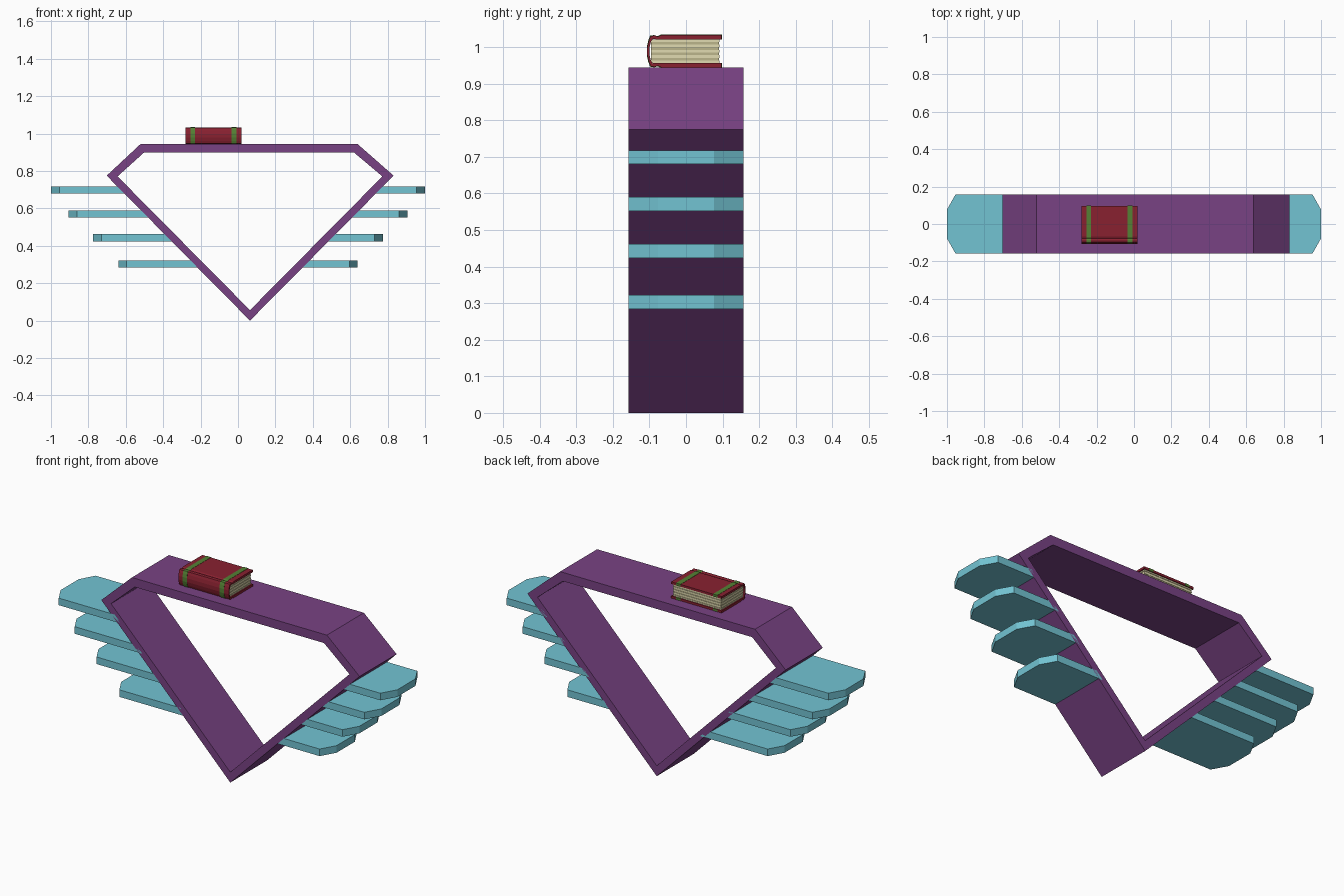
import bpy
import bmesh

if "Cube" in bpy.data.objects:
    bpy.data.objects.remove(bpy.data.objects["Cube"])


def material(name, rgb):
    m = bpy.data.materials.new(name)
    m.diffuse_color = (*rgb, 1)
    m.use_nodes = True
    m.node_tree.nodes["Principled BSDF"].inputs["Base Color"].default_value = m.diffuse_color
    return m


PURPLE = material("purple", (0.19, 0.055, 0.23))
TEAL = material("teal", (0.17, 0.55, 0.65))
RED = material("red", (0.25, 0.015, 0.03))
GREEN = material("green", (0.09, 0.22, 0.035))
CREAM = material("cream", (0.75, 0.71, 0.44))
TAN = material("tan", (0.50, 0.46, 0.26))


def finish(name, bm, mat):
    bmesh.ops.recalc_face_normals(bm, faces=bm.faces)
    me = bpy.data.meshes.new(name)
    bm.to_mesh(me)
    bm.free()
    me.materials.append(mat)
    ob = bpy.data.objects.new(name, me)
    bpy.context.collection.objects.link(ob)
    return ob


def loft(name, a, b, mat, inner=None):
    """Join matching loops a and b; 'inner' = (a, b) loops of a hole."""
    bm = bmesh.new()
    n = len(a)

    def wall(p, q):
        vp, vq = [bm.verts.new(v) for v in p], [bm.verts.new(v) for v in q]
        for i in range(n):
            j = (i + 1) % n
            bm.faces.new((vp[i], vp[j], vq[j], vq[i]))
        return vp, vq

    outer = wall(a, b)
    if inner:
        for o, h in zip(outer, wall(*inner)):
            for i in range(n):
                j = (i + 1) % n
                bm.faces.new((o[i], o[j], h[j], h[i]))
    else:
        for loop in outer:
            bm.faces.new(loop)
    return finish(name, bm, mat)


def box(name, x0, x1, y0, y1, z0, z1, mat):
    base = [(x0, y0), (x1, y0), (x1, y1), (x0, y1)]
    return loft(name, [(*p, z0) for p in base], [(*p, z1) for p in base], mat)


# Hollow gem-shaped frame
W = 0.157
CX = 0.064
outer = [(-0.52, 0.945), (0.638, 0.945), (0.832, 0.775), (CX, 0.0), (-0.702, 0.775)]
inner = [(-0.503, 0.898), (0.621, 0.898), (0.772, 0.771), (CX, 0.056), (-0.644, 0.771)]


def at_y(profile, y):
    return [(x, y, z) for x, z in profile]


loft("gem_frame", at_y(outer, -W), at_y(outer, W), PURPLE,
     (at_y(inner, -W), at_y(inner, W)))

# Four flat feathers on each side, roots sunk into the sloping walls
slope = 0.768 / 0.775
for side, s in (("left", -1), ("right", 1)):
    for k, (z, tip) in enumerate([(0.699, 1.0), (0.571, 0.905),
                                  (0.443, 0.775), (0.303, 0.64)]):
        loops = []
        for h in (z - 0.019, z + 0.019):
            root = CX + s * (h * slope - 0.025)
            loops.append([(root, -W, h), (s * (tip - 0.045), -W, h), (s * tip, -0.077, h),
                          (s * tip, 0.077, h), (s * (tip - 0.045), W, h), (root, W, h)])
        loft(f"feather_{side}_{k + 1}", *loops, TEAL)

# Book: C-shaped cover profile (y, height from book middle), mirrored vertically
MID = 0.989
half_out = [(0.097, 0.044), (-0.068, 0.044), (-0.077, 0.040), (-0.086, 0.043),
            (-0.097, 0.041), (-0.102, 0.028), (-0.106, 0.010)]
half_in = [(-0.100, 0.010), (-0.096, 0.026), (-0.091, 0.033), (-0.068, 0.032), (0.097, 0.032)]


def cover(name, x0, x1, mat, grow=0.0):
    out = [(y + (grow if y > 0 else -grow), z + grow) for y, z in half_out]
    ins = [(y + (grow if y > 0 else 0), z) for y, z in half_in]
    prof = (out + [(y, -z) for y, z in reversed(out)]
            + [(y, -z) for y, z in reversed(ins)] + ins)
    loft(name, [(x0, y, MID + z) for y, z in prof],
         [(x1, y, MID + z) for y, z in prof], mat)


cover("book_cover", -0.28, 0.02, RED)
cover("book_band_left", -0.255, -0.229, GREEN, 0.0012)
cover("book_band_right", -0.036, -0.009, GREEN, 0.0012)

# Pages: alternating layers of light and slightly inset darker sheets
layers = 9
step = 0.065 / layers
for i in range(layers):
    z = MID - 0.0325 + i * step
    d = 0.002 * (i % 2)
    box(f"book_pages_{i + 1}", -0.273 + d, 0.013 - d, -0.096, 0.092 - d,
        z, z + step, TAN if i % 2 else CREAM)
